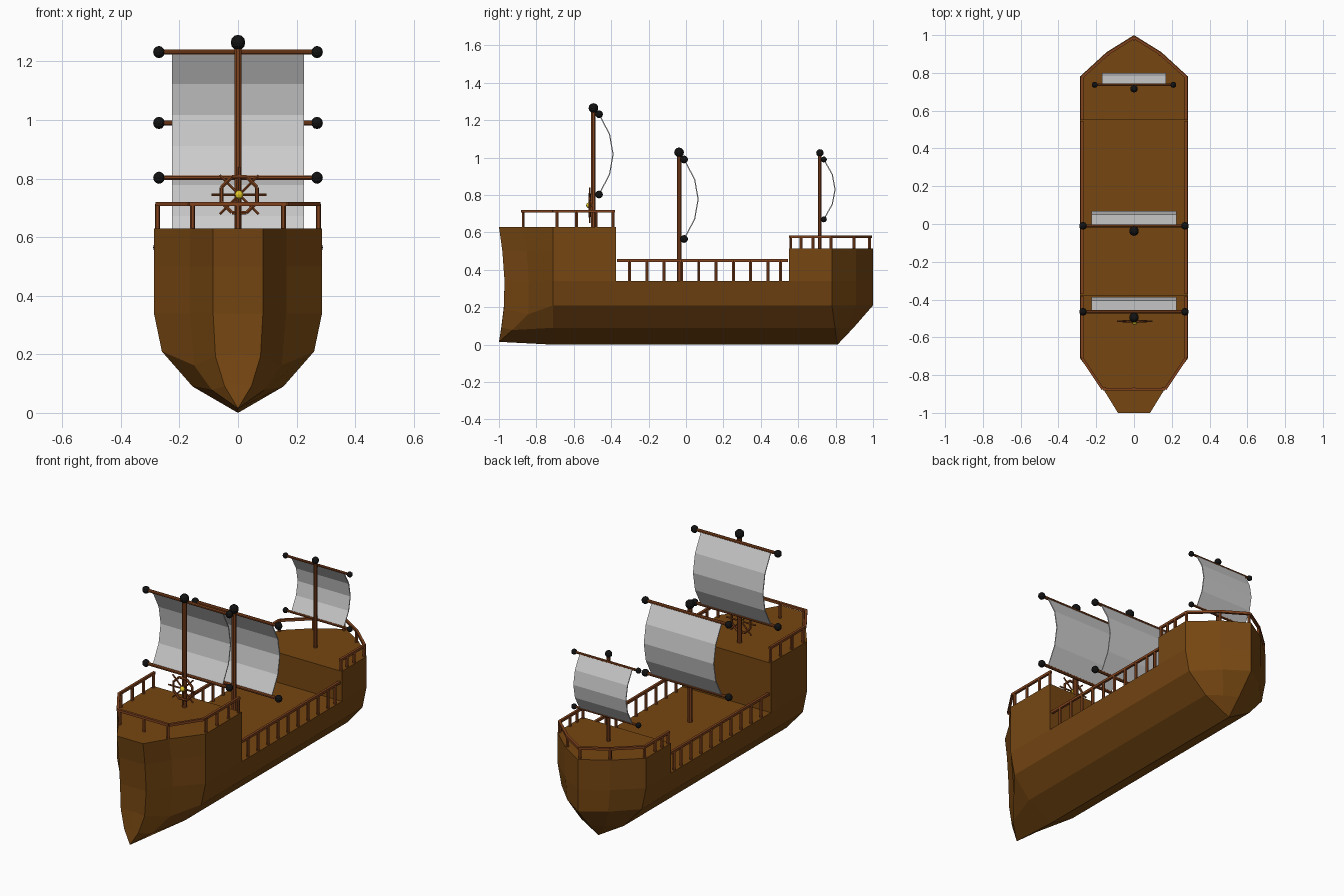
import bpy, bmesh, math
from mathutils import Vector

if "Cube" in bpy.data.objects:
    bpy.data.objects.remove(bpy.data.objects["Cube"])


def mat(name, rgb):
    m = bpy.data.materials.new(name)
    m.diffuse_color = (*rgb, 1)
    m.use_nodes = True
    m.node_tree.nodes["Principled BSDF"].inputs["Base Color"].default_value = m.diffuse_color
    return m


WOOD = mat("hull_wood", (0.18, 0.062, 0.006))
SPAR = mat("spar_wood", (0.22, 0.055, 0.012))
BLACK = mat("black", (0.006, 0.006, 0.006))
BRASS = mat("brass", (0.8, 0.6, 0.02))


def finish(name, bm, material=None):
    bmesh.ops.recalc_face_normals(bm, faces=bm.faces)
    me = bpy.data.meshes.new(name)
    bm.to_mesh(me)
    bm.free()
    ob = bpy.data.objects.new(name, me)
    bpy.context.collection.objects.link(ob)
    if material:
        me.materials.append(material)
    return ob


def add_bar(bm, p, q, r, sides=8):
    p, q = Vector(p), Vector(q)
    d = q - p
    geo = bmesh.ops.create_cone(bm, cap_ends=True, segments=sides, radius1=r, radius2=r, depth=d.length)
    rot = d.to_track_quat('Z', 'Y').to_matrix()
    turn = math.pi / sides
    for v in geo["verts"]:
        x, y, z = v.co
        c, s = math.cos(turn), math.sin(turn)
        v.co = rot @ Vector((x * c - y * s, x * s + y * c, z)) + (p + q) / 2


def add_ball(bm, p, r):
    geo = bmesh.ops.create_uvsphere(bm, u_segments=10, v_segments=6, radius=r)
    for v in geo["verts"]:
        v.co += Vector(p)


# Hull: half plan from stern to bow, shrunk towards the keel at lower levels
PLAN = [(0, -1), (.085, -1), (.165, -.87), (.287, -.71), (.287, -.375),
        (.287, .55), (.287, .78), (.145, .91), (0, 1)]
LEVELS = [(0, 0), (.09, .155), (.21, .26), (.34, .287)]


def hull_point(i, z, w, side=1):
    x, y = PLAN[i]
    t = min(1, z / .2)
    if i <= 2:
        y = -1 + (y + 1) * t + .03 * math.sin(math.pi * min(z, .63) / .63)
        z = max(z, .015) if z > .3 else .015 + z * (.9, .85, .7)[i]
    elif i >= 6:
        y = .81 + (y - .81) * t
    return Vector((side * x * w / .287, y, z))


def loft(bm, right, levels, cap):
    ring_ids = [(i, 1) for i in right] + [(i, -1) for i in reversed(right)]
    rings = [[bm.verts.new(hull_point(i, z, w, s)) for i, s in ring_ids] for z, w in levels]
    n = len(ring_ids)
    for a, b in zip(rings, rings[1:]):
        for k in range(n):
            bm.faces.new((a[k], a[(k + 1) % n], b[(k + 1) % n], b[k]))
    if cap:
        bm.faces.new(rings[-1])


bm = bmesh.new()
loft(bm, list(range(9)), LEVELS, False)
loft(bm, [0, 1, 2, 3, 4], [(.34, .287), (.5, .287), (.63, .287)], True)
loft(bm, [5, 6, 7, 8], [(.34, .287), (.515, .287)], True)
bm.faces.new([bm.verts.new(hull_point(i, .34, .287, s)) for i, s in ((4, 1), (5, 1), (5, -1), (4, -1))])
bmesh.ops.remove_doubles(bm, verts=bm.verts, dist=1e-4)
bmesh.ops.dissolve_degenerate(bm, edges=bm.edges, dist=1e-4)
finish("hull", bm, WOOD)


# Railings: top rail along a path with posts below, mirrored where needed
def railing(name, path, posts, base, top, mirror=True):
    bm = bmesh.new()
    for s in ((1, -1) if mirror else (1,)):
        for (x0, y0), (x1, y1) in zip(path, path[1:]):
            add_bar(bm, (s * x0, y0, top), (s * x1, y1, top), .010, 4)
        for x, y in posts:
            if s == 1 or x:
                add_bar(bm, (s * x, y, base), (s * x, y, top), .009, 6)
    finish(name, bm, SPAR)


R = .275
railing("stern_railing", [(R, -.38), (R, -.71), (.165, -.875), (0, -.875)],
        [(R, -.39), (R, -.48), (R, -.585), (R, -.69), (.155, -.87), (0, -.87)], .62, .713)
railing("waist_railing", [(R, -.37), (R, .545)],
        [(R, -.302 + .0925 * k) for k in range(9)] + [(R, .505)], .335, .45)
railing("bow_railing", [(R, .55), (R, .778), (.138, .902), (0, .988)],
        [(R, .56), (R, .615), (R, .68), (R, .775), (.138, .898), (0, .98)], .505, .577)


# Masts with two yards, ball ends and a bulging sail
def rig(name, y, base, top, yard_y, z_low, z_high, yard, half, bulge, r):
    bm = bmesh.new()
    add_bar(bm, (0, y, base), (0, y, top), r)
    finish(name + "_mast", bm, SPAR)
    yards, balls = bmesh.new(), bmesh.new()
    add_ball(balls, (0, y, top), r * 2)
    for z in (z_low, z_high):
        add_bar(yards, (-yard, yard_y, z), (yard, yard_y, z), r * .7)
        for s in (-1, 1):
            add_ball(balls, (s * yard, yard_y, z), r * 1.6)
    finish(name + "_yards", yards, SPAR)
    finish(name + "_ball_ends", balls, BLACK)
    sail = bmesh.new()
    rows = []
    for k in range(5):
        t = k / 4
        p = (yard_y + bulge * (1 - (2 * t - 1) ** 2), z_low + (z_high - z_low) * t)
        rows.append([sail.verts.new((s * half, *p)) for s in (-1, 1)])
    for a, b in zip(rows, rows[1:]):
        sail.faces.new((a[0], a[1], b[1], b[0]))
    ob = finish(name + "_sail", sail)
    mod = ob.modifiers.new("thickness", 'SOLIDIFY')
    mod.thickness = .006
    mod.offset = 0


rig("stern", -.495, .62, 1.265, -.465, .803, 1.232, .27, .226, .075, .0130)
rig("main", -.037, .33, 1.028, -.010, .565, .990, .27, .226, .075, .0130)
rig("bow", .716, .50, 1.025, .737, .670, .990, .208, .170, .060, .0100)

# Steering wheel: octagonal rim, eight spokes, brass hub, axle to the mast
C = Vector((.004, -.515, .745))
wheel = bmesh.new()


def polar(k, r):
    a = k * math.pi / 4
    return C + Vector((math.cos(a), 0, math.sin(a))) * r


for k in range(8):
    add_bar(wheel, polar(k + .5, .066), polar(k + 1.5, .066), .007, 6)
    add_bar(wheel, C, polar(k, .094), .0045, 6)
add_bar(wheel, C, C + Vector((0, .025, 0)), .009)
finish("steering_wheel", wheel, SPAR)
hub = bmesh.new()
add_ball(hub, C + Vector((0, -.004, 0)), .015)
finish("wheel_hub", hub, BRASS)
